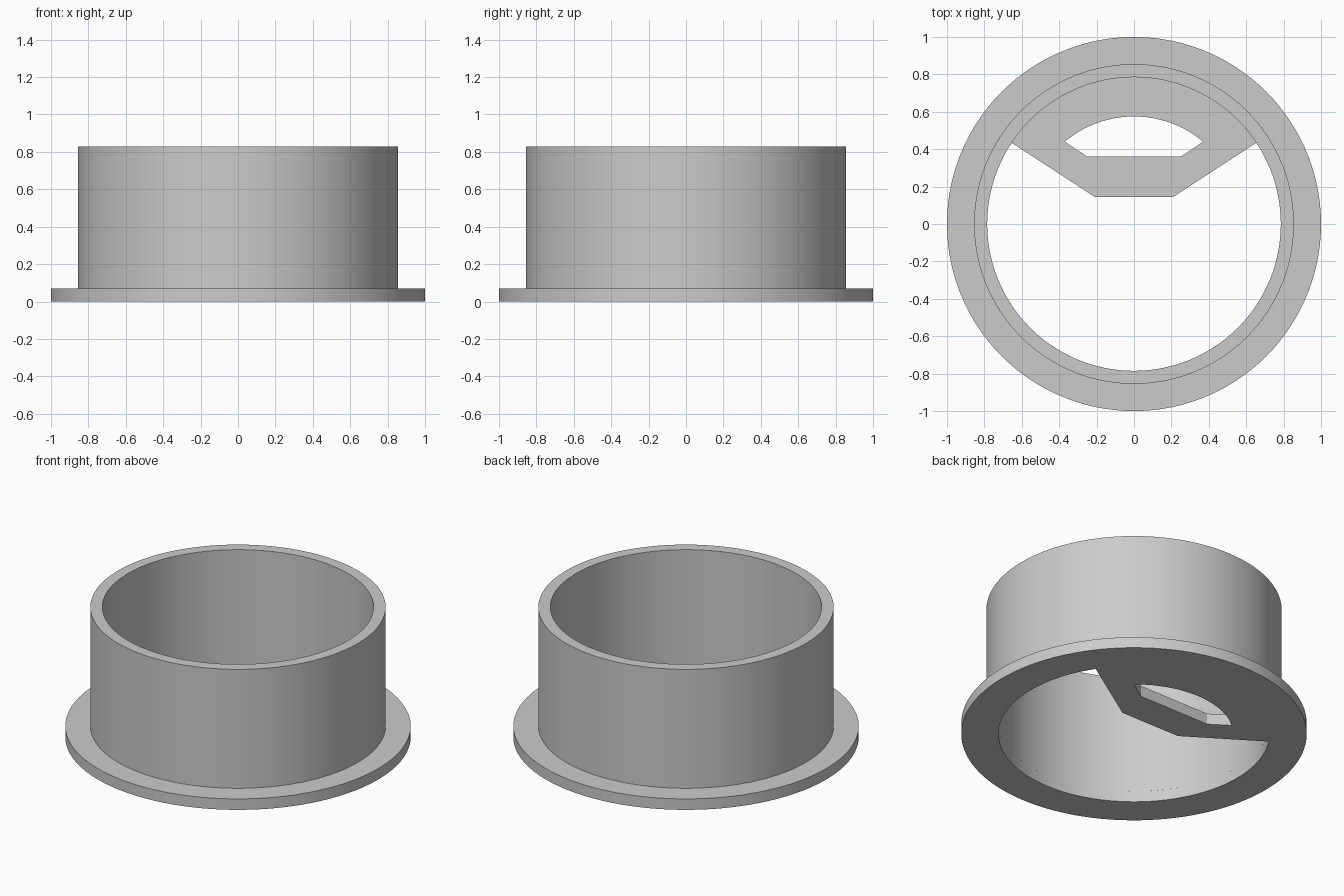
import bpy, bmesh
from math import sin, cos, pi, atan2

if "Cube" in bpy.data.objects:
    bpy.data.objects.remove(bpy.data.objects["Cube"], do_unlink=True)

SEGMENTS = 120
FLANGE_RADIUS, WALL_RADIUS, BORE_RADIUS = 1.0, 0.855, 0.785
FLANGE_TOP, WALL_TOP = 0.07, 0.83

grey = bpy.data.materials.new("plain grey")
grey.use_nodes = True
colour = (0.6, 0.6, 0.6, 1)
grey.diffuse_color = colour
grey.node_tree.nodes["Principled BSDF"].inputs["Base Color"].default_value = colour


def arc(radius, start, end, steps):
    """Points along an arc, both ends included."""
    angles = [start + (end - start) * i / steps for i in range(steps + 1)]
    return [(radius * cos(a), radius * sin(a)) for a in angles]


def circle(radius):
    return arc(radius, 0, 2 * pi, SEGMENTS)[:-1]


def plate(name, loops, bottom, top):
    """Solid plate from an outline and its openings."""
    curve = bpy.data.curves.new(name, "CURVE")
    curve.dimensions = "2D"
    curve.fill_mode = "BOTH"
    curve.extrude = (top - bottom) / 2
    for loop in loops:
        spline = curve.splines.new("POLY")
        spline.points.add(len(loop) - 1)
        for point, (x, y) in zip(spline.points, loop):
            point.co = (x, y, 0, 1)
        spline.use_cyclic_u = True
    obj = bpy.data.objects.new(name, curve)
    bpy.context.collection.objects.link(obj)
    bpy.ops.object.select_all(action="DESELECT")
    obj.select_set(True)
    bpy.context.view_layer.objects.active = obj
    bpy.ops.object.convert(target="MESH")
    obj = bpy.context.object

    # Weld the caps to the sides and set the height
    bm = bmesh.new()
    bm.from_mesh(obj.data)
    bmesh.ops.remove_doubles(bm, verts=bm.verts, dist=0.0001)
    bmesh.ops.translate(bm, verts=bm.verts, vec=(0, 0, (top + bottom) / 2))
    bmesh.ops.recalc_face_normals(bm, faces=bm.faces)
    bm.to_mesh(obj.data)
    bm.free()
    obj.data.materials.clear()
    obj.data.materials.append(grey)
    bpy.ops.object.shade_smooth_by_angle()
    return obj


# Flange opening: the bore, interrupted by a tapered tab at the back
tab_angle = atan2(0.435, 0.655)
opening = arc(BORE_RADIUS, pi - tab_angle, 2 * pi + tab_angle, 84)
opening += [(0.21, 0.145), (-0.21, 0.145)]

# Slot through the tab
slot_angle = atan2(0.44, 0.37)
slot = arc(0.575, slot_angle, pi - slot_angle, 28)
slot += [(-0.25, 0.36), (0.25, 0.36)]

plate("flange_with_tab", [circle(FLANGE_RADIUS), opening, slot], 0, FLANGE_TOP)

# Upright tube wall
plate("tube_wall", [circle(WALL_RADIUS), circle(BORE_RADIUS)], FLANGE_TOP, WALL_TOP)
